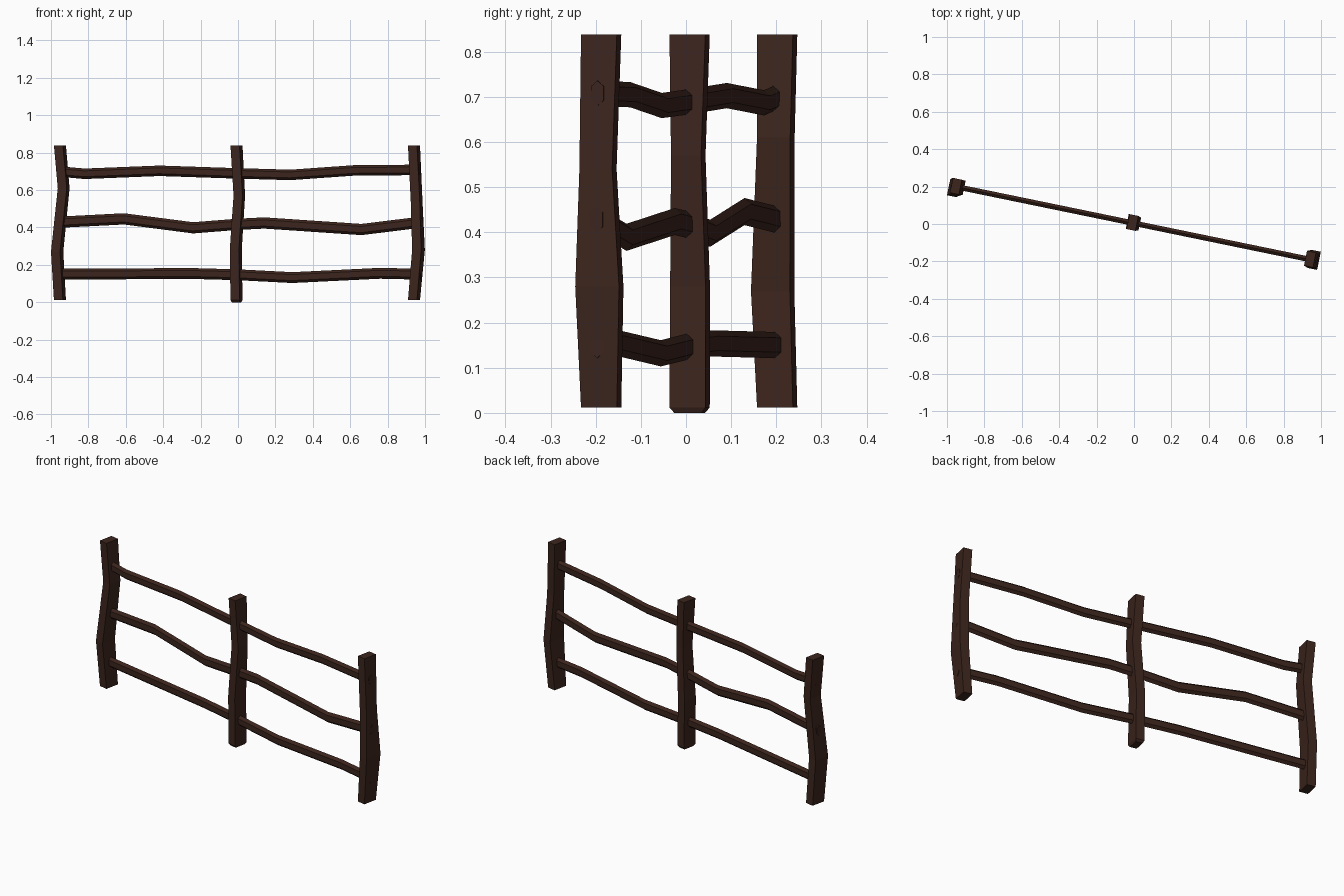
import bpy, bmesh, math
from mathutils import Vector

if "Cube" in bpy.data.objects:
    bpy.data.objects.remove(bpy.data.objects["Cube"])

ANGLE = math.atan2(0.39, 1.895)                 # the fence runs at a slant
ALONG = Vector((math.cos(ANGLE), -math.sin(ANGLE), 0))
ACROSS = Vector((math.sin(ANGLE), math.cos(ANGLE), 0))
UP = Vector((0, 0, 1))

wood = bpy.data.materials.new("dark_wood")
wood.diffuse_color = (0.045, 0.018, 0.012, 1)
wood.use_nodes = True
wood.node_tree.nodes["Principled BSDF"].inputs["Base Color"].default_value = wood.diffuse_color


def loft(name, rings):
    """Skin a list of equal-sized rings of points and cap both ends."""
    bm = bmesh.new()
    loops = [[bm.verts.new(p) for p in ring] for ring in rings]
    n = len(loops[0])
    for a, b in zip(loops, loops[1:]):
        for i in range(n):
            j = (i + 1) % n
            bm.faces.new((a[i], a[j], b[j], b[i]))
    bm.faces.new(loops[0][::-1])
    bm.faces.new(loops[-1])
    bmesh.ops.recalc_face_normals(bm, faces=bm.faces)
    mesh = bpy.data.meshes.new(name)
    bm.to_mesh(mesh)
    bm.free()
    mesh.materials.append(wood)
    ob = bpy.data.objects.new(name, mesh)
    bpy.context.collection.objects.link(ob)
    return ob


def post(name, stations):
    """Crooked square post; stations are (x, y, z, width, depth)."""
    rings = []
    for x, y, z, w, d in stations:
        c = Vector((x, y, z))
        rings.append([c + ALONG * (sx * w / 2) + ACROSS * (sy * d / 2)
                      for sx, sy in ((-1, -1), (1, -1), (1, 1), (-1, 1))])
    loft(name, rings)


def rail(name, path, half_height):
    """Wavy hexagonal pole; path is (x, z) along the fence line."""
    half_width, shoulder = 0.0145, half_height * 0.55
    section = ((0, half_height), (half_width, shoulder), (half_width, -shoulder),
               (0, -half_height), (-half_width, -shoulder), (-half_width, shoulder))
    rings = []
    for x, z in path:
        c = ALONG * (x / ALONG.x) + UP * z + Vector((0, 0.004, 0))
        rings.append([c + ACROSS * u + UP * v for u, v in section])
    loft(name, rings)


# Posts
post("left_post", [(-0.952, 0.202, 0.012, 0.049, 0.081), (-0.967, 0.192, 0.27, 0.049, 0.088),
                   (-0.932, 0.199, 0.61, 0.049, 0.075), (-0.952, 0.202, 0.838, 0.049, 0.081)])
post("middle_post", [(-0.008, 0.008, 0.0, 0.038, 0.062), (-0.008, 0.008, 0.012, 0.049, 0.081),
                     (-0.012, 0.009, 0.28, 0.049, 0.080), (0.007, 0.005, 0.57, 0.049, 0.068),
                     (-0.008, 0.008, 0.838, 0.049, 0.081)])
post("right_post", [(0.941, -0.188, 0.012, 0.049, 0.081), (0.965, -0.192, 0.28, 0.049, 0.099),
                    (0.955, -0.195, 0.54, 0.049, 0.074), (0.941, -0.188, 0.838, 0.049, 0.081)])

# Rails, passing through all three posts
rail("top_rail", [(-0.966, 0.705), (-0.91, 0.695), (-0.82, 0.687), (-0.42, 0.703), (0.0, 0.689),
                  (0.28, 0.681), (0.62, 0.705), (0.974, 0.708)], 0.028)
rail("middle_rail", [(-0.978, 0.427), (-0.61, 0.446), (-0.24, 0.398), (0.0, 0.417),
                     (0.14, 0.424), (0.66, 0.389), (0.985, 0.429)], 0.030)
rail("bottom_rail", [(-0.984, 0.150), (-0.25, 0.154), (0.0, 0.147), (0.29, 0.132),
                     (0.76, 0.155), (0.978, 0.150)], 0.029)
